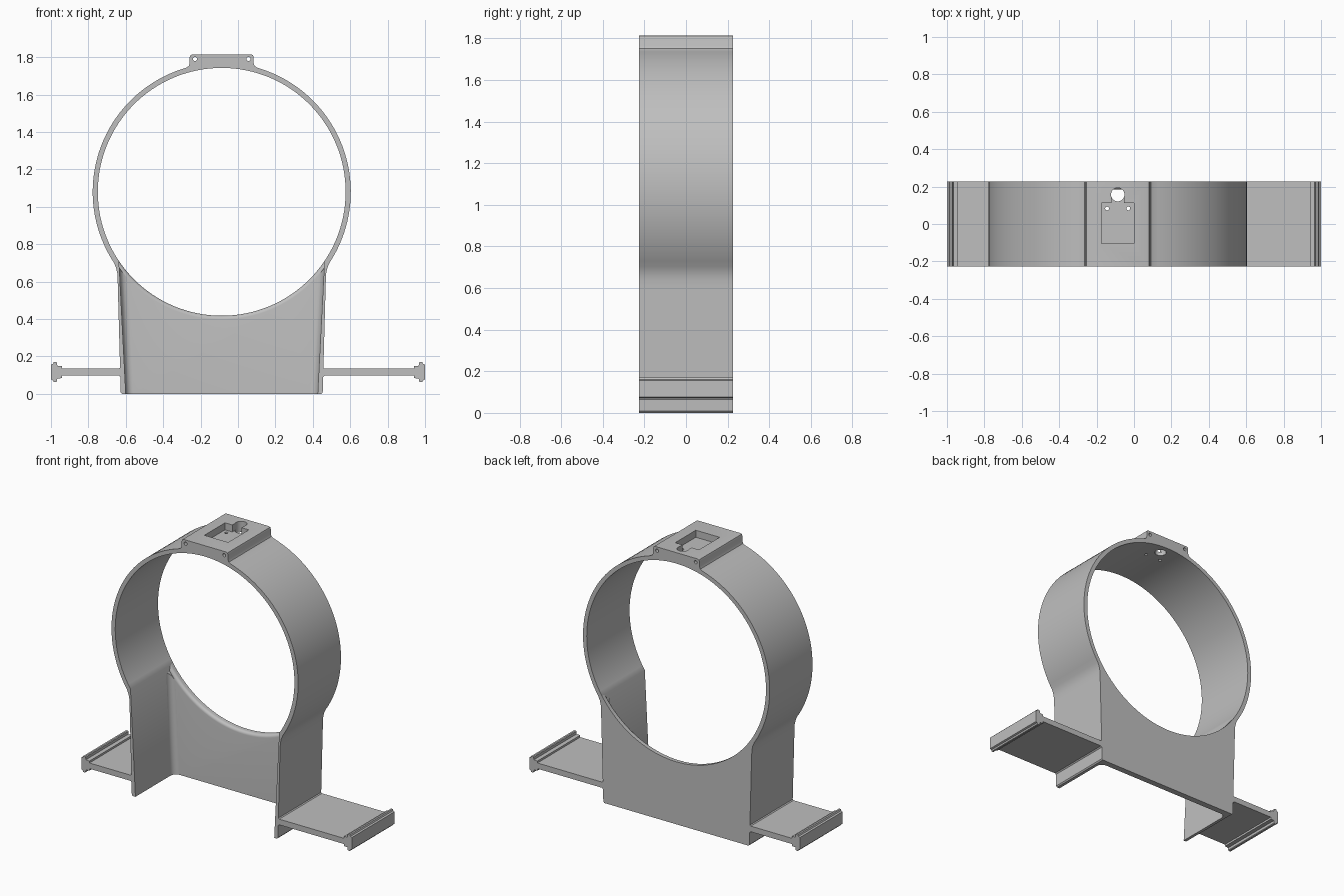
import bpy, bmesh, math
from mathutils import Matrix

if "Cube" in bpy.data.objects:
    bpy.data.objects.remove(bpy.data.objects["Cube"])

CX, CZ = -0.087, 1.08        # ring centre
R_IN, R_OUT = 0.6625, 0.69
D = 0.226                    # half depth

grey = bpy.data.materials.new("plain grey")
grey.diffuse_color = (0.52, 0.52, 0.52, 1)
grey.use_nodes = True
grey.node_tree.nodes["Principled BSDF"].inputs["Base Color"].default_value = grey.diffuse_color


def finish(bm, name):
    bmesh.ops.recalc_face_normals(bm, faces=bm.faces[:])
    me = bpy.data.meshes.new(name)
    bm.to_mesh(me)
    bm.free()
    ob = bpy.data.objects.new(name, me)
    bpy.context.collection.objects.link(ob)
    me.materials.append(grey)
    return ob


def loft(name, a, b):
    """Closed solid between two matching outlines of 3D points."""
    bm = bmesh.new()
    va = [bm.verts.new(p) for p in a]
    vb = [bm.verts.new(p) for p in b]
    bm.faces.new(va)
    bm.faces.new(vb[::-1])
    n = len(va)
    for i in range(n):
        j = (i + 1) % n
        bm.faces.new((va[i], vb[i], vb[j], va[j]))
    return finish(bm, name)


def extrude_y(name, pts):
    return loft(name, [(x, -D, z) for x, z in pts], [(x, D, z) for x, z in pts])


def box(name, x0, x1, y0, y1, z0, z1):
    pts = [(x0, y0), (x1, y0), (x1, y1), (x0, y1)]
    return loft(name, [(x, y, z0) for x, y in pts], [(x, y, z1) for x, y in pts])


def rod(name, loc, r, length, axis='Z', seg=24):
    bm = bmesh.new()
    m = Matrix.Translation(loc)
    if axis == 'Y':
        m = m @ Matrix.Rotation(math.pi / 2, 4, 'X')
    bmesh.ops.create_cone(bm, cap_ends=True, segments=seg, radius1=r, radius2=r,
                          depth=length, matrix=m)
    return finish(bm, name)


def cut(target, cutter):
    cutter.hide_render = True
    mod = target.modifiers.new("cut", 'BOOLEAN')
    mod.operation, mod.solver, mod.object = 'DIFFERENCE', 'EXACT', cutter
    bpy.context.view_layer.objects.active = target
    bpy.ops.object.modifier_apply(modifier=mod.name)
    bpy.data.objects.remove(cutter)


def arc(r, a0, a1, n):
    return [(r * math.cos(a0 + (a1 - a0) * i / n), CZ + r * math.sin(a0 + (a1 - a0) * i / n))
            for i in range(n + 1)]


# Ring, legs and top block as one band: right half outline, then mirrored
a_low = math.asin((0.73 - CZ) / R_OUT)
a_top = math.acos(0.215 / R_OUT)
outer = [(0.513, 0), (0.533, 0), (0.540, 0.008), (0.5565, 0.61), (0.5585, 0.645),
         (0.565, 0.675), (0.577, 0.702)]
outer += arc(R_OUT, a_low, a_top, 36)
outer += [(0.19, 1.744), (0.177, 1.752), (0.171, 1.766), (0.171, 1.800),
          (0.167, 1.811), (0.156, 1.815)]
inner = arc(R_IN, math.pi / 2, math.asin((0.71 - CZ) / R_IN), 44)
left = [(-x, z) for x, z in outer[::-1]]
left_inner = [(-x, z) for x, z in inner[:0:-1]]
band = extrude_y("ring_and_legs", [(x + CX, z) for x, z in outer + left + left_inner + inner])

# Screw holes, pocket and keyhole in the top block
for s in (-1, 1):
    cut(band, rod("screw_hole", (CX + s * 0.143, 0, 1.79), 0.011, 1, 'Y'))
cut(band, box("pocket", CX - 0.088, CX + 0.088, -0.105, 0.113, 1.768, 1.9))
cut(band, box("pocket_neck", CX - 0.034, CX + 0.034, 0.10, 0.157, 1.768, 1.9))
cut(band, rod("keyhole", (CX, 0.157, 1.78), 0.036, 0.2, seg=32))
for s in (-1, 1):
    cut(band, rod("pin_hole", (CX + s * 0.057, 0.083, 1.78), 0.010, 0.2))

# Back wall with filleted corners against the legs
F, WY = 0.04, 0.185


def wall_section(h, z):
    half = [(h + 0.008, D), (h + 0.008, WY - F), (h, WY - F)]
    for i in range(1, 9):
        a = math.pi / 2 * i / 8
        half.append((h - F + F * math.cos(a), WY - F + F * math.sin(a)))
    return [(CX + x, y, z) for x, y in half] + [(CX - x, y, z) for x, y in half[::-1]]


wall = loft("back_wall", wall_section(0.513, 0), wall_section(0.5505, 0.72))

# Round opening with a softened front rim
bm = bmesh.new()
rb = 0.02
prof = [(R_IN, 0.4)]
for i in range(7):
    a = math.pi / 2 * i / 6
    prof.append((R_IN + rb * (1 - math.cos(a)), WY + rb - rb * math.sin(a)))
prof.append((R_IN + rb, -0.4))
SEG = 128
rings = [[bm.verts.new((CX + r * math.cos(2 * math.pi * k / SEG), y,
                        CZ + r * math.sin(2 * math.pi * k / SEG))) for k in range(SEG)]
         for r, y in prof]
for p, q in zip(rings, rings[1:]):
    for k in range(SEG):
        j = (k + 1) % SEG
        bm.faces.new((p[k], p[j], q[j], q[k]))
bm.faces.new(rings[0])
bm.faces.new(rings[-1])
cut(wall, finish(bm, "opening"))

# Side shelves ending in a lipped rail
ZM = 0.116
rail = [(0.94, 0.019), (0.94, 0.032), (0.966, 0.034), (0.968, 0.050), (0.973, 0.054),
        (0.985, 0.054), (0.989, 0.044), (1.0, 0.040)]
objs = [band, wall]
for s, side in ((-1, "left"), (1, "right")):
    root = s * CX + 0.53
    top = [(root, 0.026), (root + 0.012, 0.026), (root + 0.02, 0.019)] + rail
    pts = [(s * x, ZM + z) for x, z in top] + [(s * x, ZM - z) for x, z in top[::-1]]
    objs.append(extrude_y(side + "_shelf", pts))

# Smooth the curves, keep the edges crisp
bpy.ops.object.select_all(action='DESELECT')
for ob in objs:
    ob.select_set(True)
bpy.context.view_layer.objects.active = band
bpy.ops.object.shade_smooth_by_angle(angle=math.radians(30))
